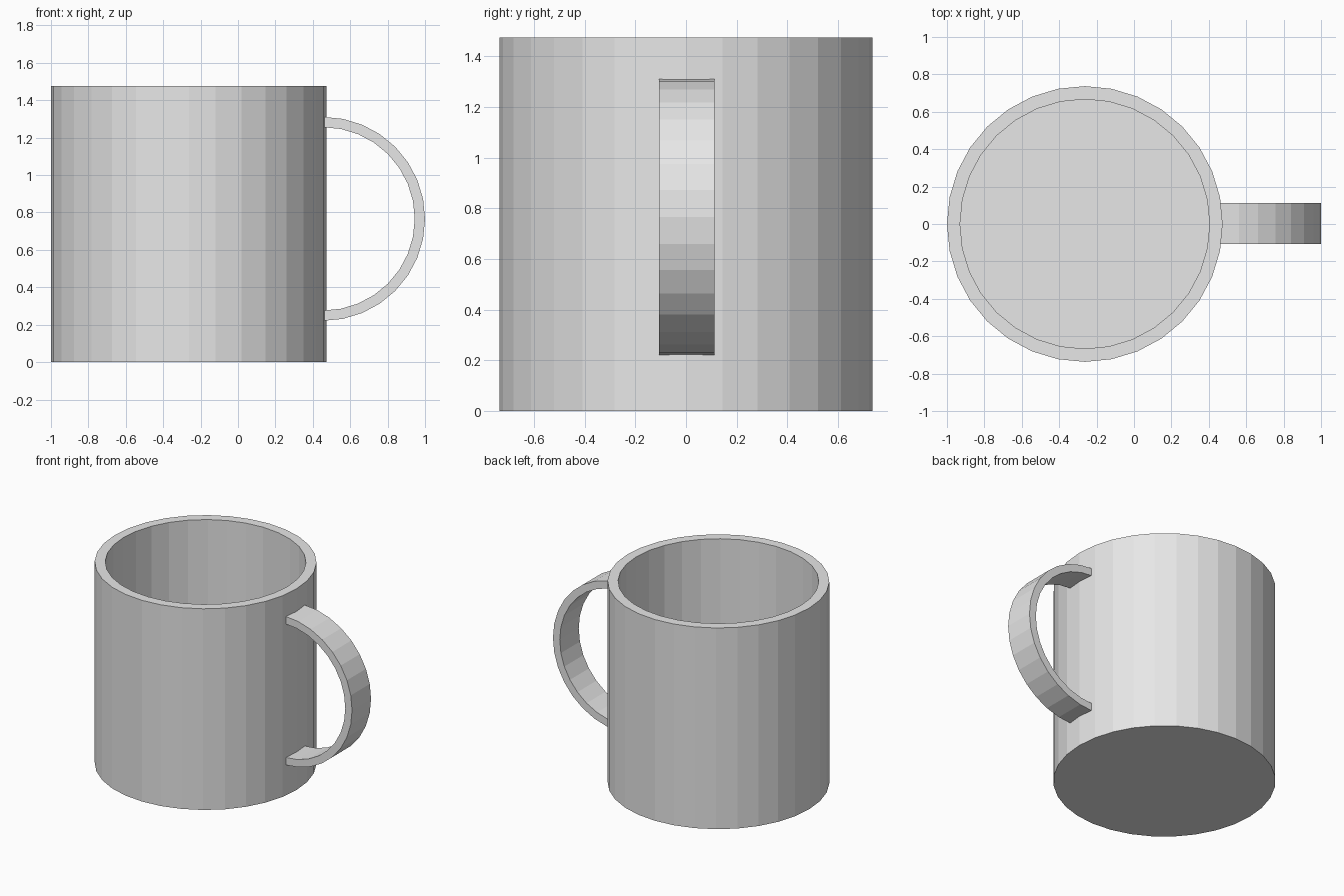
import bpy
import bmesh
from math import cos, sin, pi
from mathutils import Matrix, Vector

if "Cube" in bpy.data.objects:
    bpy.data.objects.remove(bpy.data.objects["Cube"], do_unlink=True)

SIDES = 32
CUP_X, CUP_RADIUS, INNER_RADIUS = -0.263, 0.737, 0.667
HEIGHT, FLOOR = 1.475, 0.07

grey = bpy.data.materials.new("light_grey")
grey.use_nodes = True
grey.diffuse_color = (0.8, 0.8, 0.8, 1)
grey.node_tree.nodes["Principled BSDF"].inputs["Base Color"].default_value = (0.8, 0.8, 0.8, 1)


def finish(bm, name):
    bmesh.ops.recalc_face_normals(bm, faces=bm.faces)
    mesh = bpy.data.meshes.new(name)
    bm.to_mesh(mesh)
    bm.free()
    mesh.materials.append(grey)
    obj = bpy.data.objects.new(name, mesh)
    bpy.context.collection.objects.link(obj)
    return obj


def extrude_cap(bm, face):
    """Extrude one cap in place and return the new cap."""
    result = bmesh.ops.extrude_discrete_faces(bm, faces=[face])
    return result["faces"][0]


# Cup: a cylinder whose top is drawn in to a rim, then pushed down to the floor
bm = bmesh.new()
bmesh.ops.create_cone(bm, cap_ends=True, segments=SIDES, radius1=CUP_RADIUS,
                      radius2=CUP_RADIUS, depth=HEIGHT,
                      matrix=Matrix.Translation((0, 0, HEIGHT / 2)))
top = max(bm.faces, key=lambda f: f.calc_center_median().z)
top = extrude_cap(bm, top)
shrink = INNER_RADIUS / CUP_RADIUS
bmesh.ops.scale(bm, vec=(shrink, shrink, 1), verts=top.verts)
top = extrude_cap(bm, top)
bmesh.ops.translate(bm, vec=(0, 0, FLOOR - HEIGHT), verts=top.verts)
cup = finish(bm, "cup")
cup.location.x = CUP_X

# Handle: a flat strap swept through a half circle, its ends buried in the wall
centre = Vector((0.455, 0, 0.766))
OUTER, INNER = 0.545, 0.49
BACK, FRONT = 0.113, -0.107
bm = bmesh.new()
section = [(OUTER, FRONT), (OUTER, BACK), (INNER, BACK), (INNER, FRONT)]
rings = []
for i in range(SIDES // 2 + 1):
    a = -pi / 2 + 2 * pi * i / SIDES
    rings.append([bm.verts.new(centre + Vector((r * cos(a), y, r * sin(a))))
                  for r, y in section])
for low, high in zip(rings, rings[1:]):
    for j in range(4):
        k = (j + 1) % 4
        bm.faces.new((low[j], low[k], high[k], high[j]))
bm.faces.new(rings[0])
bm.faces.new(rings[-1])
finish(bm, "handle")
